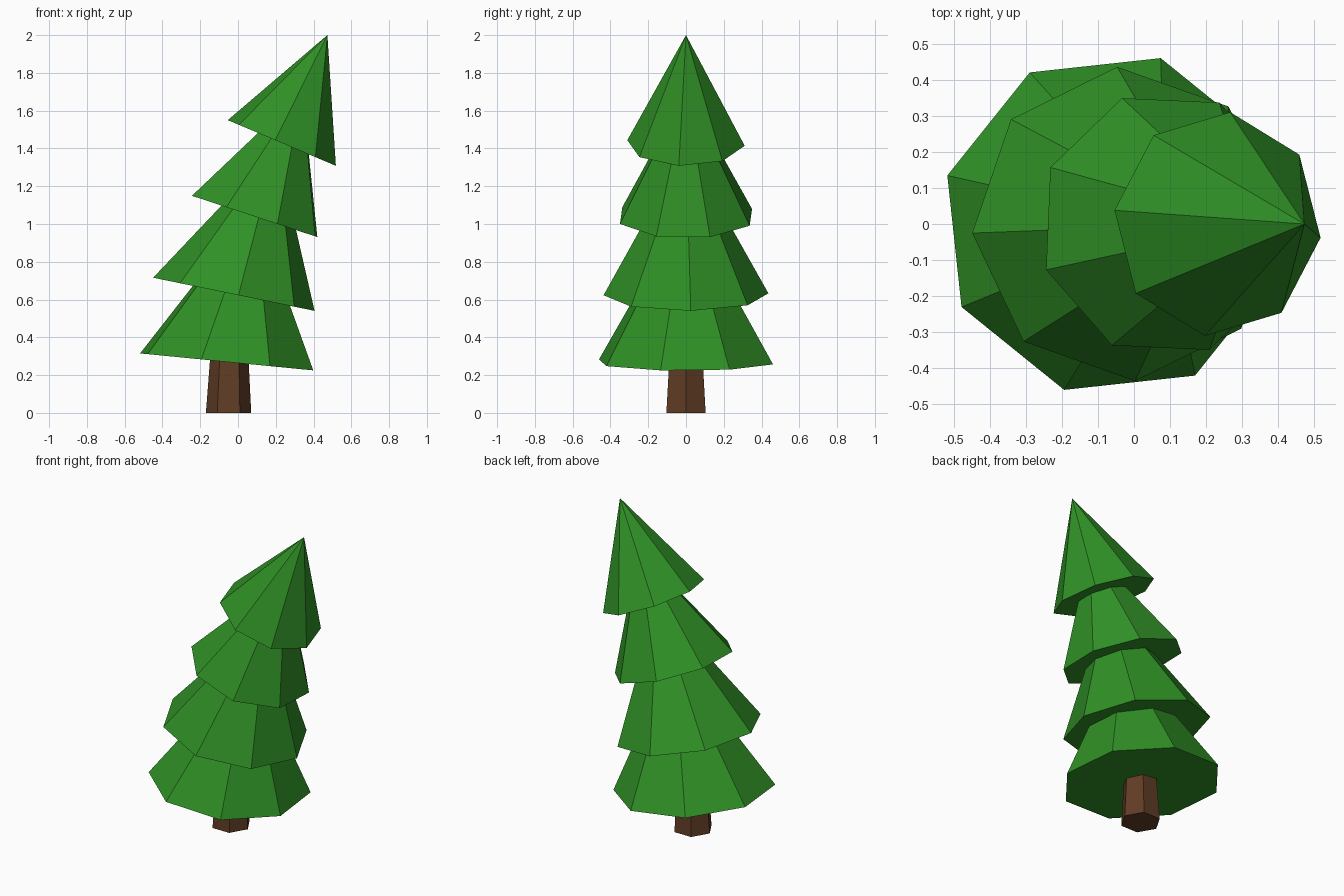
import bpy, bmesh, math
from mathutils import Matrix, Vector

if "Cube" in bpy.data.objects:
    bpy.data.objects.remove(bpy.data.objects["Cube"])


def material(name, colour):
    m = bpy.data.materials.new(name)
    m.diffuse_color = (*colour, 1)
    m.use_nodes = True
    m.node_tree.nodes["Principled BSDF"].inputs["Base Color"].default_value = m.diffuse_color
    return m


green = material("leaf green", (0.029, 0.28, 0.019))
brown = material("bark brown", (0.117, 0.046, 0.018))


def tapered(name, mat, sides, base, r1, r2, length, tilt=0, spin=0, shift=0):
    """Closed cone or frustum standing on base, leaning towards +x.
    shift slides the top ring sideways in the tilted frame."""
    bm = bmesh.new()
    bottom, top = [], []
    angles = [math.radians(spin) + math.tau * i / sides for i in range(sides)]
    bottom = [bm.verts.new((r1 * math.cos(a), r1 * math.sin(a), 0)) for a in angles]
    if r2 > 0:
        top = [bm.verts.new((r2 * math.cos(a) + shift, r2 * math.sin(a), length))
               for a in angles]
        bm.faces.new(top)
    else:
        tip = bm.verts.new((shift, 0, length))
    bm.faces.new(bottom[::-1])
    for i in range(sides):
        j = (i + 1) % sides
        if r2 > 0:
            bm.faces.new((bottom[i], bottom[j], top[j], top[i]))
        else:
            bm.faces.new((bottom[i], bottom[j], tip))
    bm.transform(Matrix.Translation(Vector(base))
                 @ Matrix.Rotation(math.radians(tilt), 4, 'Y'))
    mesh = bpy.data.meshes.new(name)
    bm.to_mesh(mesh)
    bm.free()
    mesh.materials.append(mat)
    obj = bpy.data.objects.new(name, mesh)
    bpy.context.collection.objects.link(obj)


# six-sided trunk, slightly tapered
tapered("trunk", brown, 6, (-0.05, 0, 0), 0.12, 0.097, 0.36, shift=0.005)

# leaning eight-sided foliage tiers: x, z, base radius, cone height, length, tilt, spin, lean
tiers = [
    (-0.060, 0.270, 0.480, 0.83, 0.48, 5.6, 28.7, 0.08),
    (-0.022, 0.628, 0.437, 0.81, 0.54, 11.6, 3.3, 0.083),
    (0.088, 1.040, 0.372, 0.71, 0.50, 18.2, 20.0, 0.045),
    (0.232, 1.429, 0.313, 0.62, 0.62, 22.9, -7.0, 0.0),
]
for n, (x, z, r, apex, length, tilt, spin, lean) in enumerate(tiers, 1):
    tapered(f"foliage_tier_{n}", green, 8, (x, 0, z), r, r * (1 - length / apex),
            length, tilt, spin, lean * length)
